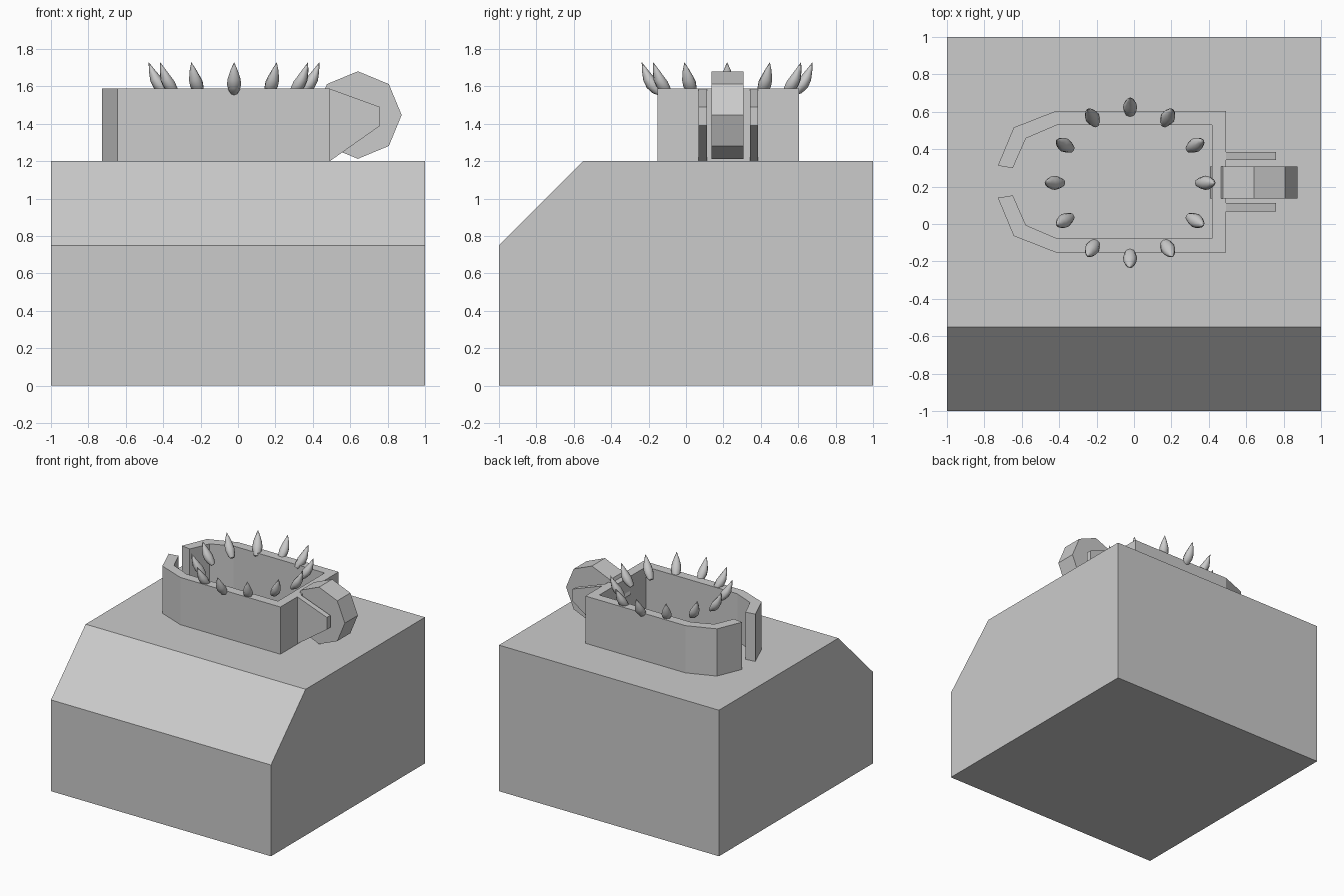
import bpy, bmesh
from math import cos, sin, pi
from mathutils import Vector

if "Cube" in bpy.data.objects:
    bpy.data.objects.remove(bpy.data.objects["Cube"])


def prism(name, pts, to3d, a, b):
    """Extrude a 2D outline between depths a and b."""
    bm = bmesh.new()
    face = bm.faces.new([bm.verts.new(to3d(u, v, a)) for u, v in pts])
    ext = bmesh.ops.extrude_face_region(bm, geom=[face])
    shift = Vector(to3d(0, 0, b)) - Vector(to3d(0, 0, a))
    bmesh.ops.translate(bm, vec=shift,
                        verts=[g for g in ext["geom"] if isinstance(g, bmesh.types.BMVert)])
    return finish(name, bm)


def finish(name, bm):
    bmesh.ops.recalc_face_normals(bm, faces=bm.faces)
    mesh = bpy.data.meshes.new(name)
    bm.to_mesh(mesh)
    bm.free()
    ob = bpy.data.objects.new(name, mesh)
    bpy.context.collection.objects.link(ob)
    return ob


def side(u, v, d):      # outline in y-z, depth along x
    return (d, u, v)


def front(u, v, d):     # outline in x-z, depth along y
    return (u, d, v)


def plan(u, v, d):      # outline in x-y, depth along z
    return (u, v, d)


CY = 0.226              # centre line of the upper parts

# Block with sloped front edge
prism("base_block", [(-1, 0), (1, 0), (1, 1.2), (-0.55, 1.2), (-1, 0.75)], side, -1, 1)

# Open-ended enclosure wall: half outline mirrored about the centre line
outer = [(-0.728, 0.086), (-0.643, 0.29), (-0.418, 0.378), (0.492, 0.378)]
inner = [(0.417, 0.303), (-0.412, 0.303), (-0.578, 0.232), (-0.648, 0.073)]


def flip(pts):
    return [(x, -y) for x, y in reversed(pts)]


outline = outer + flip(outer) + flip(inner) + inner
prism("enclosure_wall", [(x, y + CY) for x, y in outline], plan, 1.2, 1.588)

# Pair of wheel brackets
bracket = [(0.49, 1.588), (0.76, 1.49), (0.76, 1.39), (0.49, 1.2)]
for label, y in (("front", 0.068), ("back", 0.341)):
    prism("bracket_" + label, bracket, front, y, y + 0.045)

# Octagonal wheel
wheel = [(0.641 + 0.234 * cos(i * pi / 4), 1.447 + 0.234 * sin(i * pi / 4)) for i in range(8)]
prism("wheel", wheel, front, 0.137, 0.307)

# Ring of curved claws: radius, height, half width, half thickness
claw = [(0.357, 1.562, 0.019, 0.014), (0.378, 1.582, 0.031, 0.027),
        (0.402, 1.612, 0.038, 0.034), (0.422, 1.643, 0.034, 0.029),
        (0.440, 1.685, 0.020, 0.016), (0.456, 1.728, 0.001, 0.001)]
SIDES = 8
bm = bmesh.new()
for k in range(12):
    ang = k * pi / 6
    out, tan, up = Vector((cos(ang), sin(ang), 0)), Vector((-sin(ang), cos(ang), 0)), Vector((0, 0, 1))
    centre = Vector((-0.021, 0.22, 0))
    rings = []
    for i, (r, z, w, t) in enumerate(claw):
        p, q = claw[max(i - 1, 0)], claw[min(i + 1, len(claw) - 1)]
        along = (out * (q[0] - p[0]) + up * (q[1] - p[1])).normalized()
        across = tan.cross(along)
        mid = centre + out * r + up * z
        rings.append([bm.verts.new(mid + tan * w * cos(j * 2 * pi / SIDES)
                                   + across * t * sin(j * 2 * pi / SIDES)) for j in range(SIDES)])
    for a, b in zip(rings, rings[1:]):
        for j in range(SIDES):
            n = (j + 1) % SIDES
            bm.faces.new((a[j], a[n], b[n], b[j]))
    bm.faces.new(rings[0])
    bm.faces.new(rings[-1])
claws = finish("claw_ring", bm)
bpy.context.view_layer.objects.active = claws
claws.select_set(True)
bpy.ops.object.shade_smooth_by_angle(angle=pi / 3.5)
